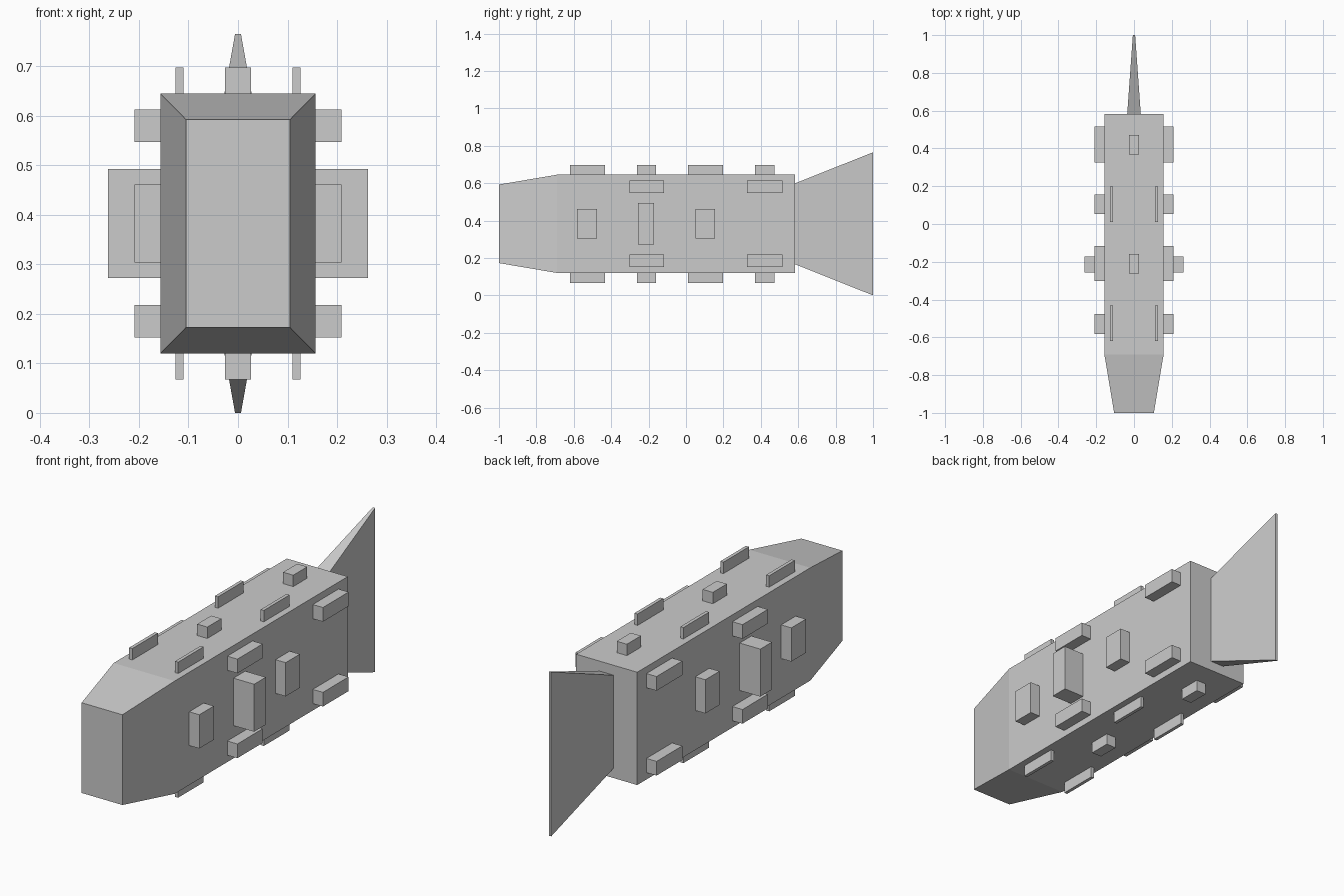
import bpy

if "Cube" in bpy.data.objects:
    bpy.data.objects.remove(bpy.data.objects["Cube"])

MID_Z = 0.3825  # height of the horizontal symmetry plane


def loft(name, sections):
    """Closed solid through rectangular sections (y, half width, half height)."""
    verts, faces = [], []
    for y, w, h in sections:
        verts += [(-w, y, MID_Z - h), (w, y, MID_Z - h),
                  (w, y, MID_Z + h), (-w, y, MID_Z + h)]
    for s in range(len(sections) - 1):
        a = 4 * s
        for i in range(4):
            j = (i + 1) % 4
            faces.append((a + i, a + j, a + 4 + j, a + 4 + i))
    n = len(verts)
    faces += [(3, 2, 1, 0), (n - 4, n - 3, n - 2, n - 1)]
    mesh = bpy.data.meshes.new(name)
    # sections run along +y, so reverse the winding to face outwards
    mesh.from_pydata(verts, [], [f[::-1] for f in faces])
    import bmesh
    bm = bmesh.new()
    bm.from_mesh(mesh)
    bmesh.ops.recalc_face_normals(bm, faces=bm.faces)
    bm.to_mesh(mesh)
    bm.free()
    obj = bpy.data.objects.new(name, mesh)
    bpy.context.collection.objects.link(obj)
    return obj


def box(name, x, y, z):
    """Box from (min, max) ranges."""
    r = (x, y, z)
    bpy.ops.mesh.primitive_cube_add(size=1, location=[(a + b) / 2 for a, b in r])
    obj = bpy.context.object
    obj.name = name
    obj.scale = [b - a for a, b in r]
    return obj


def mirrored(name, x, y, z, flip_x=True, flip_z=True):
    """Box repeated left/right and/or above/below the symmetry plane."""
    for sx in ((1, -1) if flip_x else (1,)):
        for sz in ((1, -1) if flip_z else (1,)):
            xr = sorted(sx * v for v in x)
            zr = sorted(MID_Z + sz * (v - MID_Z) for v in z)
            box(name, xr, y, zr)


# Hull with tapered nose, and flared tail fin
loft("hull", [(-1, 0.105, 0.21), (-0.69, 0.157, 0.2625), (0.583, 0.157, 0.2625)])
loft("tail_fin", [(0.58, 0.036, 0.215), (1, 0.006, 0.3825)])

# Long blocks near the upper and lower side edges
for y in ((-0.303, -0.117), (0.326, 0.515)):
    mirrored("side_edge_block", (0.15, 0.209), y, (0.547, 0.613))

# Upright side blocks along the middle
for y in ((-0.583, -0.476), (0.052, 0.156)):
    mirrored("side_upright_block", (0.15, 0.209), y, (0.304, 0.461), flip_z=False)
mirrored("side_large_block", (0.15, 0.263), (-0.257, -0.171), (0.272, 0.493), flip_z=False)

# Thin rails and centre blocks on roof and underside
for y in ((-0.62, -0.432), (0.01, 0.199)):
    mirrored("thin_rail", (0.11, 0.126), y, (0.635, 0.698))
for y in ((-0.263, -0.16), (0.369, 0.472)):
    mirrored("centre_block", (-0.026, 0.026), y, (0.635, 0.698), flip_x=False)
